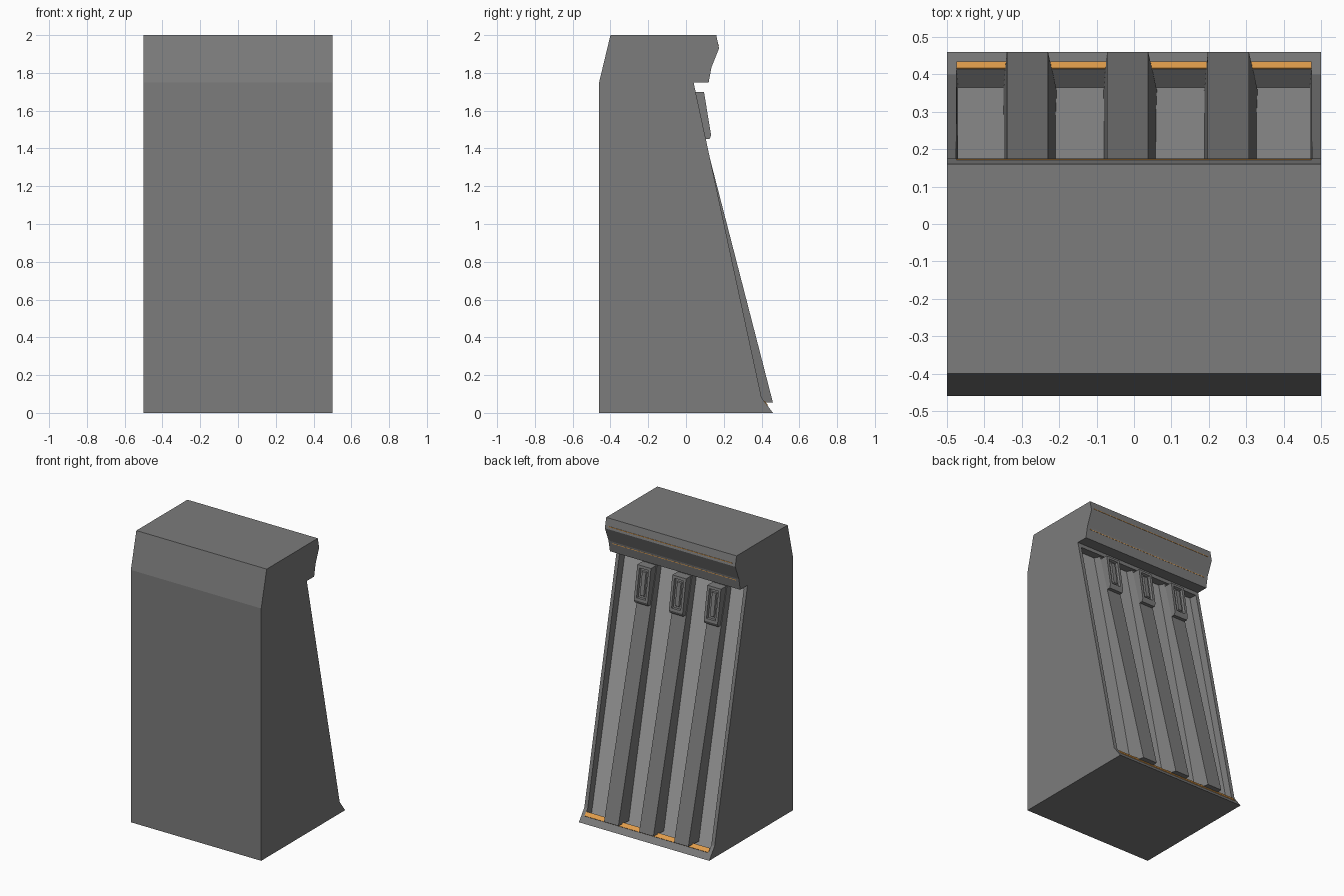
import bpy
import bmesh

cube = bpy.data.objects.get("Cube")
if cube:
    bpy.data.objects.remove(cube, do_unlink=True)


def material(name, rgb):
    m = bpy.data.materials.new(name)
    m.use_nodes = True
    m.diffuse_color = (*rgb, 1)
    m.node_tree.nodes["Principled BSDF"].inputs["Base Color"].default_value = (*rgb, 1)
    return m


GREY = material("body grey", (0.2, 0.2, 0.2))
PALE = material("panel light grey", (0.36, 0.36, 0.36))
ORANGE = material("orange trim", (0.87, 0.39, 0.08))


def to_object(name, bm, *mats):
    bmesh.ops.recalc_face_normals(bm, faces=bm.faces)
    me = bpy.data.meshes.new(name)
    bm.to_mesh(me)
    bm.free()
    for m in mats:
        me.materials.append(m)
    ob = bpy.data.objects.new(name, me)
    bpy.context.collection.objects.link(ob)
    return ob


def prism(profile, lefts, rights):
    """Extrude a (y, z) profile between per-point x limits."""
    bm = bmesh.new()
    a = [bm.verts.new((x, y, z)) for x, (y, z) in zip(lefts, profile)]
    b = [bm.verts.new((x, y, z)) for x, (y, z) in zip(rights, profile)]
    bm.faces.new(a)
    bm.faces.new(b)
    n = len(profile)
    for i in range(n):
        j = (i + 1) % n
        bm.faces.new((a[i], a[j], b[j], b[i]))
    return bm


def bar(name, profile, half, *mats):
    n = len(profile)
    return to_object(name, prism(profile, [-half] * n, [half] * n), *mats)


# Main cabinet with overhanging head and sloped back
body = bar("cabinet_body", [
    (-0.46, 0), (0.46, 0), (0.40, 0.08), (0.04, 1.75), (0.12, 1.75),
    (0.135, 1.83), (0.175, 1.93), (0.16, 2), (-0.40, 2), (-0.46, 1.75)], 0.5, GREY)

# Recess in the sloped back, with a pale floor
pocket = [(0.365, 0.025), (-0.007, 1.72), (0.08, 1.72), (0.44, 0.10), (0.413, 0.063)]
half = [0.47, 0.47, 0.48, 0.48, 0.475]
cutter = to_object("recess_cutter", prism(pocket, [-h for h in half], half), GREY, PALE)
for f in cutter.data.polygons:
    if f.normal.y < -0.9 and f.center.z > 0.5:
        f.material_index = 1
cut = body.modifiers.new("recess", "BOOLEAN")
cut.object = cutter
cut.operation = "DIFFERENCE"
cut.solver = "EXACT"
cut.material_mode = "TRANSFER"
cutter.hide_render = True
cutter.hide_set(True)

# Orange strip along the bottom lip
bar("bottom_trim", [(0.431, 0.037), (0.434, 0.041), (0.417, 0.064), (0.413, 0.061)],
    0.475, ORANGE)

# Fine orange lines on the back of the head
for name, y, z in (("upper_line", 0.172, 1.947), ("lower_line", 0.131, 1.815)):
    bar(name, [(y - 0.01, z - 0.002), (y + 0.002, z - 0.002),
               (y + 0.002, z + 0.002), (y - 0.01, z + 0.002)], 0.475, ORANGE)

# Three tapered ribs, each with a framed latch near its top
for label, c in (("right", -0.28), ("middle", -0.012), ("left", 0.257)):
    rib = [(0.35, 0.055), (-0.02, 1.73), (0.028, 1.73), (0.46, 0.055)]
    to_object(label + "_rib", prism(
        rib, [c - 0.07, c - 0.07, c - 0.06, c - 0.06],
        [c + 0.075, c + 0.075, c + 0.05, c + 0.05]), GREY)

    box = [(0.04, 1.45), (0, 1.70), (0.095, 1.70), (0.133, 1.47), (0.125, 1.45)]
    bm = prism(box, [c - 0.055] * 5, [c + 0.05] * 5)
    bmesh.ops.recalc_face_normals(bm, faces=bm.faces)
    bm.normal_update()
    face = max(bm.faces, key=lambda f: f.normal.y * f.calc_area())
    # stepped frame: border, groove, raised centre
    for width, depth in ((0.018, 0), (0.004, -0.015), (0.012, 0), (0.004, 0.01)):
        bmesh.ops.inset_region(bm, faces=[face], thickness=width, depth=depth,
                               use_even_offset=True)
    to_object(label + "_latch", bm, GREY)
